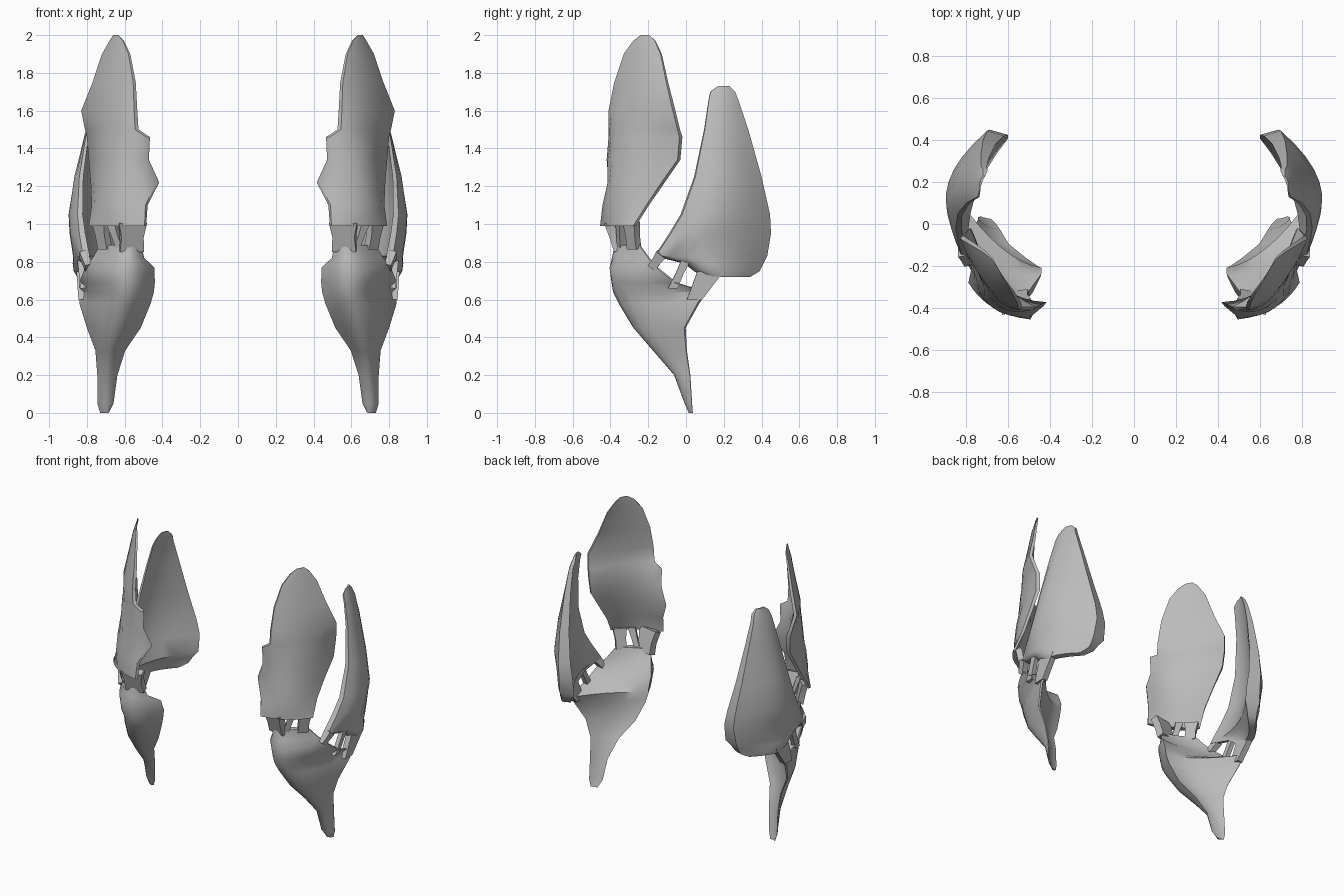
import bpy, math
from mathutils import Vector

grey = bpy.data.materials.new("plain grey")
grey.diffuse_color = (0.5, 0.5, 0.5, 1)
COLS = 8


def finish(name, verts, faces):
    """Make the object, mirror it to the other side and shade it."""
    me = bpy.data.meshes.new(name)
    me.from_pydata(verts, [], faces)
    me.update()
    me.materials.append(grey)
    ob = bpy.data.objects.new(name, me)
    bpy.context.collection.objects.link(ob)
    ob.modifiers.new("mirror", 'MIRROR').use_mirror_merge = False
    bpy.ops.object.select_all(action='DESELECT')
    ob.select_set(True)
    bpy.context.view_layer.objects.active = ob
    bpy.ops.object.convert(target='MESH')
    bpy.ops.object.shade_smooth_by_angle(angle=math.radians(40))


def blade(name, rows, fill, rim0, rim1):
    """Closed blade: each row is z, then inner, middle and outer (x, y) of the
    outside face. The inside face lies part of the way (fill) to the chord,
    with rim thicknesses given as fractions of the chord."""
    verts, faces = [], []
    for z, ax, ay, bx, by, cx, cy in rows:
        a, b, c = Vector((ax, ay, z)), Vector((bx, by, z)), Vector((cx, cy, z))
        inward = Vector((ay - cy, cx - ax, 0))      # length equals the chord
        outer, inner = [], []
        for i in range(COLS + 1):
            u = i / COLS
            p = (a * (1 - u) * (1 - 2 * u) + b * 4 * u * (1 - u)
                 + c * u * (2 * u - 1))
            outer.append(p)
            inner.append(p + (a.lerp(c, u) - p) * fill
                         + inward * (rim0 + (rim1 - rim0) * u))
        verts += outer + inner[::-1]
    n = 2 * (COLS + 1)
    for r in range(len(rows) - 1):
        for i in range(n):
            j = (i + 1) % n
            faces.append((r * n + i, r * n + j, r * n + n + j, r * n + n + i))
    # caps as strips between outside and inside
    top = (len(rows) - 1) * n
    for i in range(COLS):
        faces.append((i + 1, i, n - 1 - i, n - 2 - i))
        faces.append((top + i, top + i + 1, top + n - 2 - i, top + n - 1 - i))
    finish(name, verts, faces)


def strut(name, start, end, w0, w1, depth, across, waist=0.85):
    """Flat bar; w0 and w1 are its end widths along 'across'."""
    p, q = Vector(start), Vector(end)
    side = Vector(across).normalized()
    out = (q - p).cross(side).normalized() * depth / 2
    verts = []
    for c, w in ((p, w0), ((p + q) / 2, (w0 + w1) / 2 * waist), (q, w1)):
        s = side * w / 2
        verts += [c - s - out, c + s - out, c + s + out, c - s + out]
    faces = [(3, 2, 1, 0), (8, 9, 10, 11)]
    for b in (0, 4):
        for i in range(4):
            j = (i + 1) % 4
            faces.append((b + i, b + j, b + 4 + j, b + 4 + i))
    finish(name, verts, faces)


# Tall front blade with a notched inner edge
blade("front_blade", [
    (0.99, .495, -.455, .67, -.40, .79, -.28),
    (1.10, .49, -.44, .68, -.395, .775, -.21),
    (1.22, .43, -.39, .675, -.38, .78, -.13),
    (1.34, .49, -.41, .68, -.355, .79, -.045),
    (1.46, .485, -.41, .685, -.33, .80, -.035),
    (1.50, .545, -.41, .685, -.32, .81, -.045),
    (1.60, .55, -.41, .695, -.30, .83, -.07),
    (1.75, .555, -.38, .68, -.27, .77, -.105),
    (1.90, .58, -.33, .66, -.25, .72, -.135),
    (1.97, .61, -.28, .65, -.23, .68, -.165),
    (2.00, .635, -.24, .645, -.22, .66, -.195)], .5, .05, .05)

# Rear blade, curling inwards at the back
blade("rear_blade", [
    (0.72, .83, .10, .845, .20, .74, .34),
    (0.75, .83, .05, .86, .18, .71, .39),
    (0.79, .83, .00, .865, .16, .70, .41),
    (0.83, .82, -.16, .865, .14, .70, .43),
    (0.95, .84, -.08, .88, .17, .69, .45),
    (1.05, .85, -.02, .885, .20, .70, .445),
    (1.25, .84, .05, .855, .21, .72, .40),
    (1.50, .80, .10, .795, .21, .73, .33),
    (1.65, .765, .12, .765, .20, .73, .28),
    (1.70, .745, .13, .745, .20, .72, .26),
    (1.73, .735, .17, .735, .20, .72, .23)], .35, .06, .17)

# Lower scoop tapering to a point
blade("lower_scoop", [
    (0.00, .685, .025, .70, .015, .73, .035),
    (0.05, .66, .00, .71, -.005, .745, .03),
    (0.20, .64, -.03, .70, -.06, .745, .02),
    (0.33, .60, -.10, .69, -.17, .755, .00),
    (0.45, .52, -.17, .67, -.27, .80, -.01),
    (0.58, .47, -.21, .65, -.34, .84, .06),
    (0.64, .455, -.22, .64, -.365, .84, .10),
    (0.69, .445, -.22, .625, -.39, .84, -.06),
    (0.77, .445, -.25, .61, -.405, .81, -.16),
    (0.82, .50, -.32, .61, -.385, .77, -.20),
    (0.89, .515, -.35, .61, -.37, .73, -.25)], .8, .03, .03)

# Neck struts between scoop and front blade
strut("neck_inner", (.565, -.345, .86), (.56, -.395, 1.01),
      .13, .15, .05, (1, -.2, 0))
strut("neck_middle", (.62, -.34, .87), (.67, -.345, 1.01),
      .04, .05, .04, (1, .5, 0))
strut("neck_outer", (.705, -.275, .87), (.73, -.29, 1.01),
      .07, .09, .04, (1, 1, 0))

# Links between scoop and rear blade
strut("link_front", (.79, -.18, .77), (.82, -.13, .84), .05, .06, .04, (0, 1, -.8))
strut("link_middle", (.82, -.07, .66), (.835, 0, .81), .05, .05, .03, (0, 1, 0))
strut("link_rear", (.825, .045, .60), (.835, .13, .75),
      .08, .14, .04, (0, 1, 0), 1)
